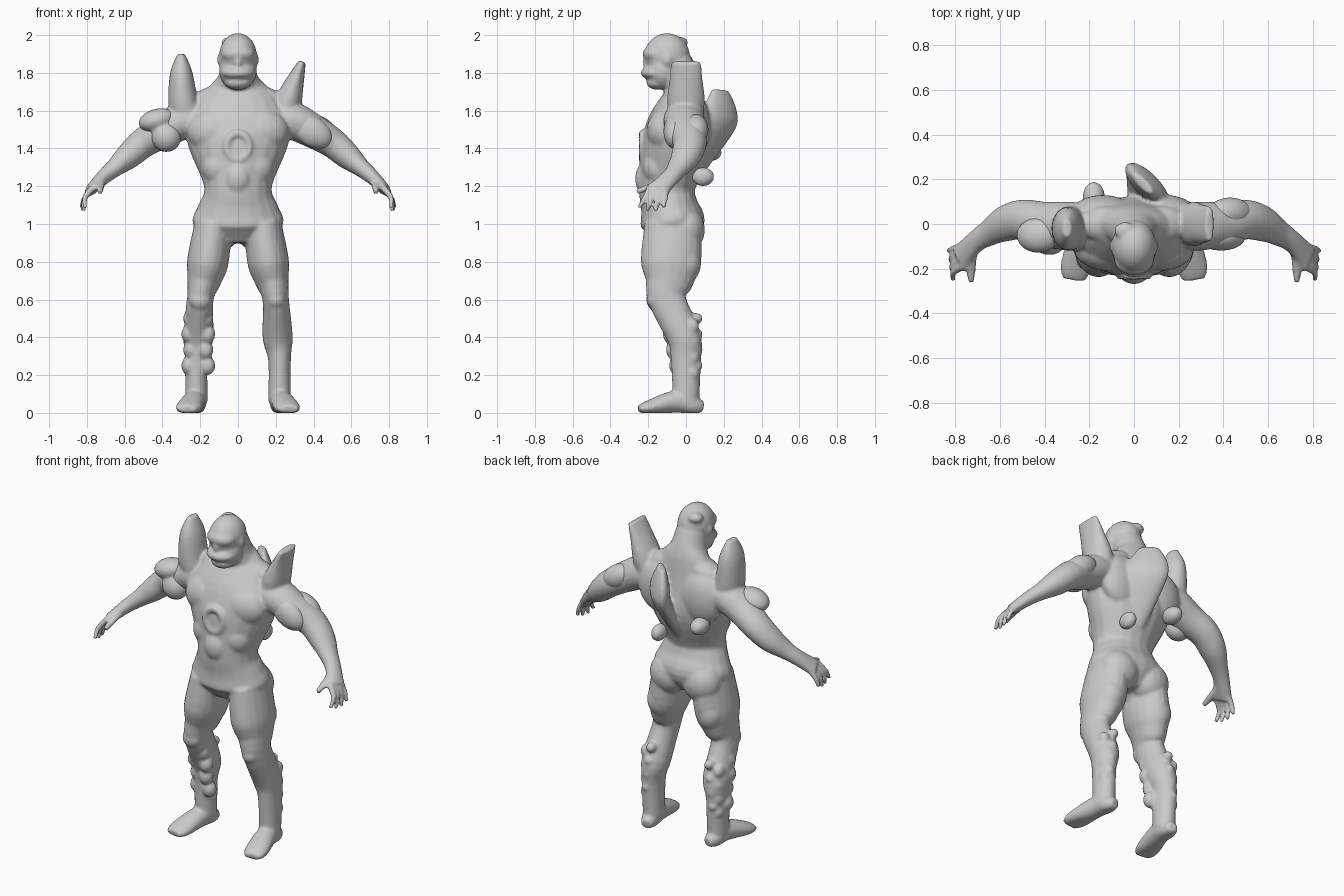
import bpy, bmesh, math
from mathutils import Vector, Matrix

cube = bpy.data.objects.get("Cube")
if cube:
    bpy.data.objects.remove(cube, do_unlink=True)

grey = bpy.data.materials.new("clay_grey")
grey.use_nodes = True
colour = (0.6, 0.6, 0.6, 1)
grey.diffuse_color = colour
grey.node_tree.nodes["Principled BSDF"].inputs["Base Color"].default_value = colour

BOTH, LEFT, RIGHT = (1, -1), (1,), (-1,)
X_AXIS, Y_AXIS, SLANTED = Vector((1, 0, 0)), Vector((0, 1, 0)), Vector((-1, 1, 0))
SEGMENTS = 20


def spline(points, steps=4):
    """Smooth a list of stations with a Catmull-Rom curve."""
    stations = [Vector(point) for point in points]
    stations = [stations[0]] + stations + [stations[-1]]
    smooth = []
    for a, b, c, d in zip(stations, stations[1:], stations[2:], stations[3:]):
        for i in range(steps):
            t = i / steps
            bend = (a * 2 - b * 5 + c * 4 - d) * t + (b * 3 - a - c * 3 + d) * t * t
            smooth.append(b + (c - a + bend) * t / 2)
    return smooth + [stations[-1]]


def tube(bm, stations, ref=X_AXIS, sides=LEFT):
    """Loft ellipses; a station is x, y, z, radius along ref, radius across."""
    line = spline(stations)
    for side in sides:
        rings = []
        for i, station in enumerate(line):
            before, after = line[max(i - 1, 0)], line[min(i + 1, len(line) - 1)]
            tangent = after.to_3d() - before.to_3d() if len(after) == 4 else Vector(after[:3]) - Vector(before[:3])
            across = tangent.cross(ref).normalized()
            along = across.cross(tangent).normalized()
            centre, wide, deep = Vector(station[:3]), station[3], station[4]
            ring = []
            for k in range(SEGMENTS):
                angle = math.tau * k / SEGMENTS
                point = centre + along * wide * math.cos(angle) + across * deep * math.sin(angle)
                ring.append(bm.verts.new((point.x * side, point.y, max(point.z, 0))))
            rings.append(ring)
        for lower, upper in zip(rings, rings[1:]):
            for k in range(SEGMENTS):
                following = (k + 1) % SEGMENTS
                bm.faces.new((lower[k], lower[following], upper[following], upper[k]))
        bm.faces.new(reversed(rings[0]))
        bm.faces.new(rings[-1])


def blob(bm, centre, radii, sides=LEFT, tilt=0):
    """Ellipsoid, tilted about y in degrees, repeated on the given sides."""
    x, y, z = centre
    for side in sides:
        place = Matrix.Translation((x * side, y, z))
        turn = Matrix.Rotation(math.radians(tilt * side), 4, 'Y')
        stretch = Matrix.Diagonal((*radii, 1))
        bmesh.ops.create_uvsphere(bm, u_segments=SEGMENTS, v_segments=SEGMENTS, radius=1,
                                  matrix=place @ turn @ stretch)


def finish(bm, name, smoothing=6):
    """Fuse the shapes of a part into one smooth skin."""
    bmesh.ops.recalc_face_normals(bm, faces=bm.faces)
    mesh = bpy.data.meshes.new(name)
    bm.to_mesh(mesh)
    bm.free()
    mesh.materials.append(grey)
    mesh.shade_smooth()
    obj = bpy.data.objects.new(name, mesh)
    bpy.context.collection.objects.link(obj)
    fuse = obj.modifiers.new("fuse", 'REMESH')
    fuse.mode, fuse.voxel_size, fuse.use_smooth_shade = 'VOXEL', 0.009, True
    soften = obj.modifiers.new("soften", 'SMOOTH')
    soften.factor, soften.iterations = 0.5, smoothing


# Body: torso and neck
body = bmesh.new()
tube(body, [(0, -.07, .9, .12, .1), (0, -.07, 1, .24, .17), (0, -.09, 1.1, .21, .15),
            (0, -.1, 1.2, .18, .15), (0, -.06, 1.4, .26, .18), (0, -.04, 1.54, .28, .16),
            (0, -.01, 1.7, .18, .1), (0, -.03, 1.77, .11, .1), (0, -.06, 1.86, .09, .09)])

# Chest, back, shoulder, belly, seat and inner thigh muscles
blob(body, centre=(.12, -.11, 1.49), radii=(.15, .1, .12), sides=BOTH)
blob(body, centre=(.14, .05, 1.52), radii=(.14, .08, .16), sides=BOTH)
blob(body, centre=(.13, 0, 1.67), radii=(.12, .08, .06), sides=BOTH, tilt=14)
blob(body, centre=(.09, -.15, 1.3), radii=(.1, .08, .1), sides=BOTH)
blob(body, centre=(0, -.19, 1.24), radii=(.08, .08, .1))
blob(body, centre=(.11, 0, .97), radii=(.12, .1, .12), sides=BOTH)
blob(body, centre=(.08, -.08, .92), radii=(.06, .1, .08), sides=BOTH, tilt=-35)

# Raised oval ring on the chest
circle = [math.tau * k / SEGMENTS for k in range(SEGMENTS + 1)]
tube(body, [(.06 * math.cos(a), -.23, 1.41 + .07 * math.sin(a), .02, .02) for a in circle], ref=Y_AXIS)

# Legs and hamstrings
tube(body, [(.13, -.07, 1, .1, .15), (.16, -.08, .8, .11, .16), (.18, -.09, .7, .09, .13),
            (.2, -.1, .6, .07, .1), (.21, -.01, .4, .08, .09), (.22, 0, .28, .06, .08),
            (.22, 0, .06, .06, .07)], sides=BOTH)
blob(body, centre=(.17, 0, .79), radii=(.08, .08, .1), sides=BOTH)

# Feet
tube(body, [(.21, .09, .03, .03, .03), (.22, .04, .04, .05, .05), (.23, -.05, .06, .06, .06),
            (.26, -.19, .03, .07, .04), (.27, -.25, .02, .05, .02)], sides=BOTH)

# Arms and palms
tube(body, [(.16, -.01, 1.56, .09, .09), (.28, -.01, 1.55, .11, .1), (.4, 0, 1.49, .1, .09),
            (.5, .02, 1.43, .09, .08), (.58, 0, 1.36, .08, .07), (.65, -.04, 1.3, .06, .05),
            (.71, -.08, 1.25, .05, .04), (.78, -.15, 1.18, .06, .03)], ref=Y_AXIS, sides=BOTH)

# Fingers and thumbs
for i in range(4):
    spread, shorten = i / 70, abs(i - 1.5) / 60
    tube(body, [(.76, -.1 - 2 * spread, 1.2, .02, .02), (.81, -.11 - 2.5 * spread, 1.14, .015, .015),
                (.83 - spread / 2, -.12 - 3 * spread, 1.06 + shorten, .012, .012)],
         ref=Y_AXIS, sides=BOTH)
tube(body, [(.73, -.13, 1.22, .03, .02), (.73, -.26, 1.17, .015, .015)], sides=BOTH)

# Head with jaw, brow, nose, ears, face guard, chin and crown bump
blob(body, centre=(0, -.1, 1.89), radii=(.1, .12, .12))
blob(body, centre=(0, -.12, 1.81), radii=(.1, .09, .1))
blob(body, centre=(0, -.16, 1.9), radii=(.09, .07, .05))
blob(body, centre=(0, -.2, 1.86), radii=(.02, .03, .05))
blob(body, centre=(.09, -.1, 1.87), radii=(.02, .03, .04), sides=BOTH)
blob(body, centre=(0, -.16, 1.8), radii=(.09, .08, .04))
blob(body, centre=(0, -.15, 1.75), radii=(.07, .06, .04))
blob(body, centre=(-.04, -.03, 1.96), radii=(.05, .04, .03))

# Shoulder fins, the right one taller and broader
tube(body, [(.24, 0, 1.56, .08, .09), (.27, 0, 1.66, .07, .1), (.3, 0, 1.75, .05, .09),
            (.34, 0, 1.86, .02, .08)])
tube(body, [(.26, -.01, 1.55, .09, .09), (.29, -.02, 1.64, .08, .1), (.3, -.02, 1.8, .06, .09),
            (.3, -.02, 1.9, .02, .04)], sides=RIGHT)

# Slanted fin on the back
tube(body, [(.02, .04, 1.27, .05, .04), (.06, .16, 1.5, .12, .05), (.05, .18, 1.6, .12, .05),
            (.04, .18, 1.71, .06, .02)], ref=SLANTED)

# Knee pads, with a heavier one on the right leg
for side, size in ((LEFT, 1), (RIGHT, 1.2)):
    blob(body, centre=(.2, -.16, .6), radii=(.05 * size, .05, .05 * size), sides=side)
    blob(body, centre=(.2, -.13, .55), radii=(.05 * size, .05, .04 * size), sides=side)
    blob(body, centre=(.24, -.1, .56), radii=(.03 * size, .05, .07 * size), sides=side)

# Calf lumps behind each leg, and a ragged shin guard on the right leg
for i in range(4):
    height, ragged = .5 - i / 12, (i % 2) / 100
    blob(body, centre=(.2 + i / 100, .05, height), radii=(.03, .04, .03), sides=BOTH)
    blob(body, centre=(.25, .03, height - .04), radii=(.03, .04, .04), sides=BOTH)
    blob(body, centre=(.17 - ragged, -.1 + i / 60, height), radii=(.04, .04, .05), sides=RIGHT)
    blob(body, centre=(.25 + ragged, -.06 + i / 80, height), radii=(.04, .05, .05), sides=RIGHT)
finish(body, "body")

# Knobs on the lower back
knobs = bmesh.new()
blob(knobs, centre=(.12, .09, 1.25), radii=(.04, .06, .05))
blob(knobs, centre=(.18, .12, 1.38), radii=(.05, .07, .05), sides=RIGHT, tilt=-20)
finish(knobs, "back_knobs")

# Upper arm pads
pads = bmesh.new()
blob(pads, centre=(.39, -.06, 1.49), radii=(.12, .06, .08), tilt=32)
blob(pads, centre=(.43, .05, 1.5), radii=(.11, .07, .07), tilt=32)
finish(pads, "left_arm_pads", smoothing=12)
pads = bmesh.new()
blob(pads, centre=(.43, -.05, 1.55), radii=(.1, .08, .06), sides=RIGHT, tilt=15)
blob(pads, centre=(.38, -.07, 1.46), radii=(.08, .07, .08), sides=RIGHT, tilt=25)
finish(pads, "right_arm_pads", smoothing=12)
